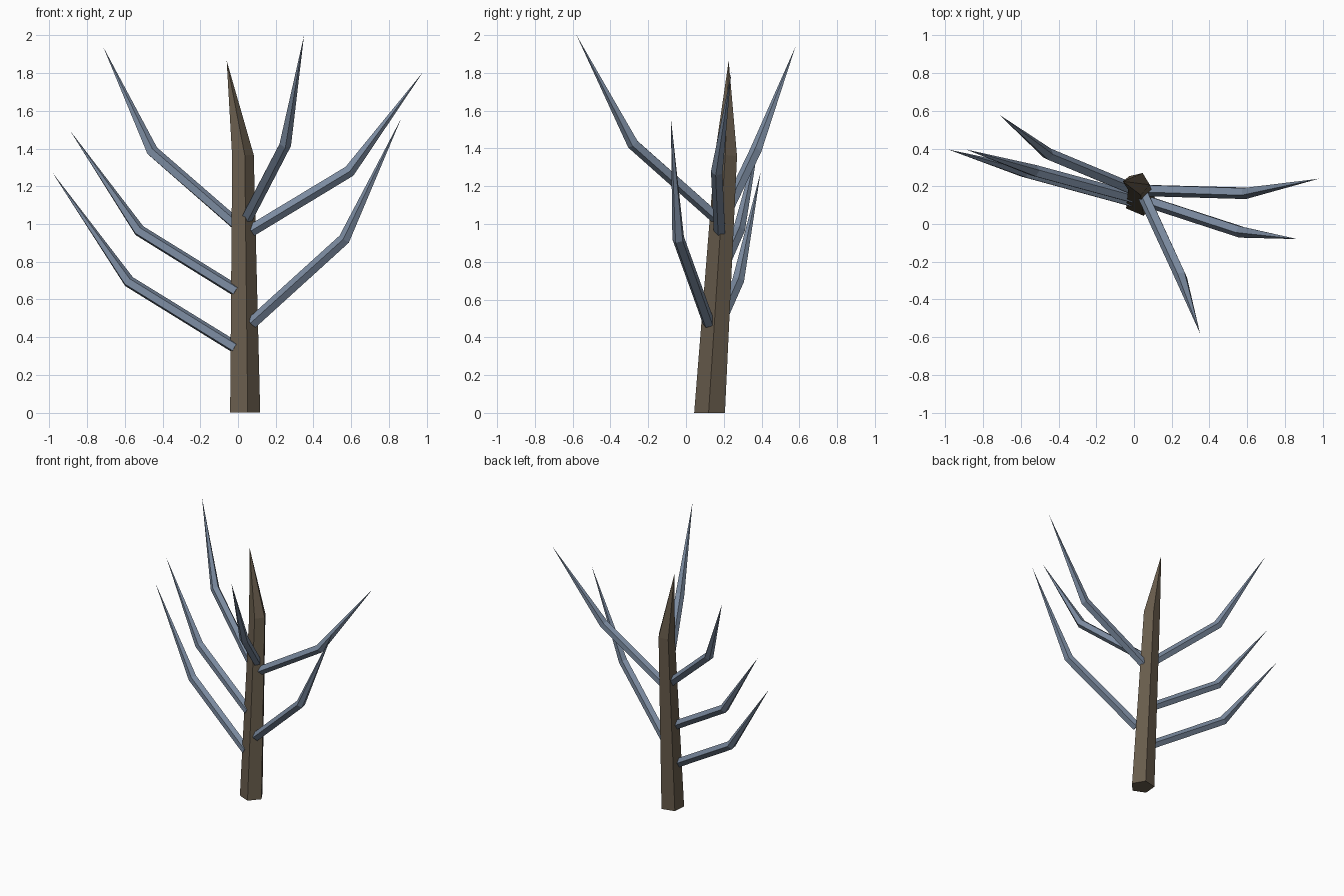
import bpy
import bmesh
import math
from mathutils import Vector

cube = bpy.data.objects.get("Cube")
if cube:
    bpy.data.objects.remove(cube, do_unlink=True)


def make_material(name, rgb):
    mat = bpy.data.materials.new(name)
    mat.use_nodes = True
    color = (*rgb, 1.0)
    mat.diffuse_color = color
    mat.node_tree.nodes["Principled BSDF"].inputs["Base Color"].default_value = color
    return mat


bark = make_material("brown bark", (0.14, 0.108, 0.073))
frost = make_material("blue grey wood", (0.20, 0.26, 0.355))

SIDES = 5


def ring(bm, centre, normal, radius, reference, turn):
    """Five-sided ring of vertices lying across the given direction."""
    n = normal.normalized()
    u = (reference - n * reference.dot(n)).normalized()
    v = n.cross(u)
    angles = [turn + i * math.tau / SIDES for i in range(SIDES)]
    return [bm.verts.new(centre + radius * (u * math.cos(a) + v * math.sin(a)))
            for a in angles]


def limb(name, points, radii, mat, reference, turn, flat_base=False):
    """Bent prism with one joint that tapers to a point."""
    start, joint, tip = (Vector(p) for p in points)
    first = (joint - start).normalized()
    second = (tip - joint).normalized()
    bm = bmesh.new()
    low = ring(bm, start, Vector((0, 0, 1)) if flat_base else first,
               radii[0], reference, turn)
    high = ring(bm, joint, first + second, radii[1], reference, turn)
    end = bm.verts.new(tip)
    bm.faces.new(low[::-1])
    for i in range(SIDES):
        j = (i + 1) % SIDES
        bm.faces.new((low[i], low[j], high[j], high[i]))
        bm.faces.new((high[i], high[j], end))
    bmesh.ops.recalc_face_normals(bm, faces=bm.faces)
    mesh = bpy.data.meshes.new(name)
    bm.to_mesh(mesh)
    bm.free()
    mesh.materials.append(mat)
    obj = bpy.data.objects.new(name, mesh)
    bpy.context.collection.objects.link(obj)
    return obj


# Trunk: leans back, then bends to its right at the pointed top
limb("trunk", [(0.032, 0.127, 0), (0.022, 0.213, 1.36), (-0.06, 0.226, 1.865)],
     (0.086, 0.062), bark, Vector((1, 0, 0)), math.radians(-77), flat_base=True)

# Branches: start inside the trunk, joint, tip
branches = {
    "lower_right_branch": [(-0.013, 0.12, 0.345), (-0.58, 0.275, 0.695), (-0.985, 0.395, 1.275)],
    "middle_right_branch": [(-0.008, 0.14, 0.645), (-0.525, 0.28, 0.965), (-0.89, 0.395, 1.495)],
    "upper_right_branch": [(-0.012, 0.185, 1.0), (-0.455, 0.37, 1.385), (-0.715, 0.58, 1.94)],
    "front_branch": [(0.045, 0.165, 1.03), (0.25, -0.28, 1.425), (0.35, -0.58, 2.0)],
    "upper_left_branch": [(0.07, 0.18, 0.965), (0.59, 0.165, 1.28), (0.98, 0.24, 1.805)],
    "lower_left_branch": [(0.075, 0.12, 0.475), (0.565, -0.04, 0.92), (0.865, -0.08, 1.56)],
}
for name, points in branches.items():
    limb(name, points, (0.033, 0.033), frost, Vector((0, 0, 1)), math.radians(20))
